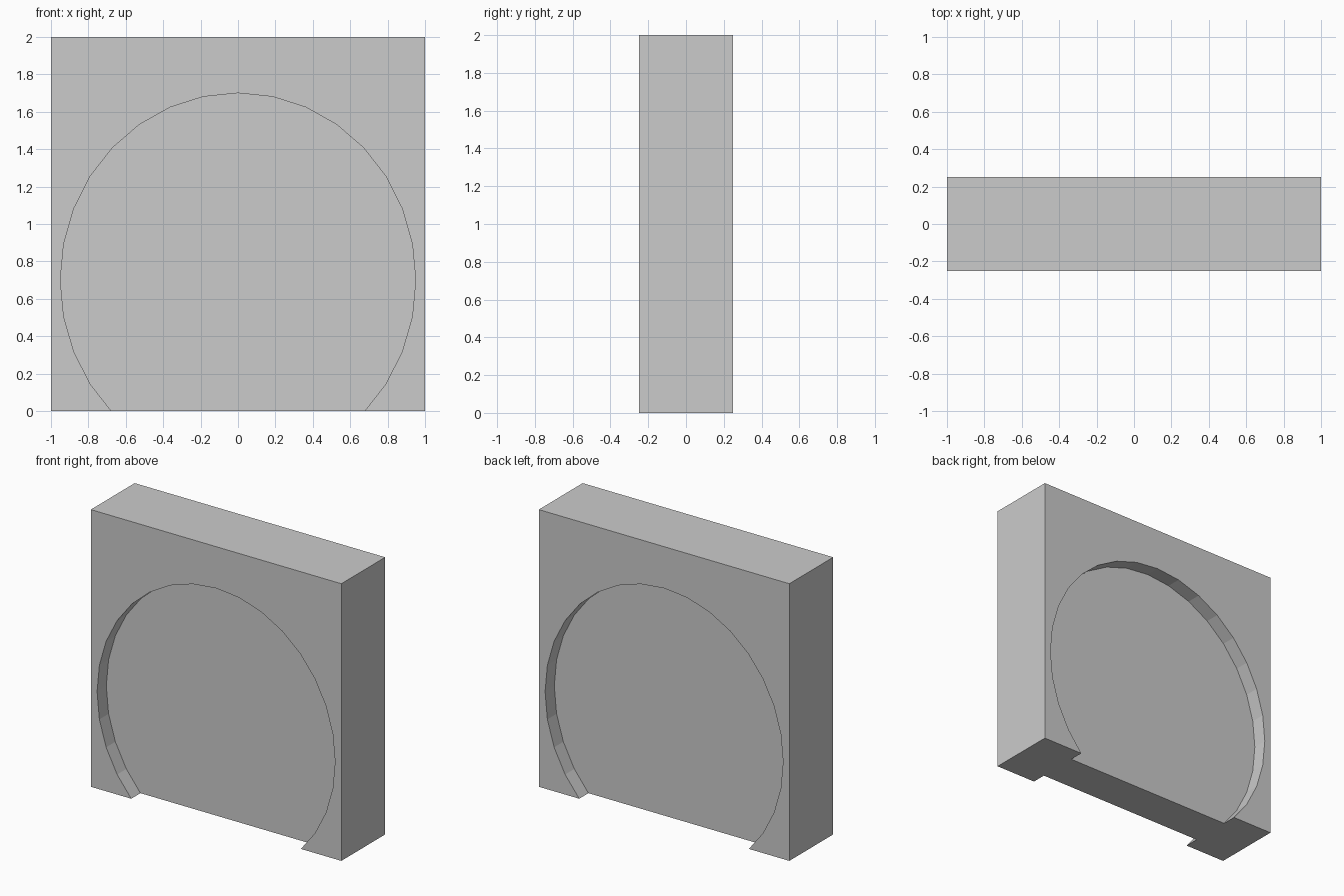
import bpy
from math import radians

if "Cube" in bpy.data.objects:
    bpy.data.objects.remove(bpy.data.objects["Cube"])

# Square upright slab
bpy.ops.mesh.primitive_cube_add(size=1, location=(0, 0, 1))
slab = bpy.context.object
slab.name = "slab"
slab.scale = (2, 0.5, 2)
bpy.ops.object.transform_apply(location=True, rotation=False, scale=True)

# Shallow 32-sided oval recess on the front and back, open at the bottom
RECESS = 0.105
for name, side in (("front", -1), ("back", 1)):
    bpy.ops.mesh.primitive_cylinder_add(
        vertices=32, radius=1, depth=0.4,
        location=(0, side * (0.25 - RECESS + 0.2), 0.7),
        rotation=(radians(90), 0, 0))
    cutter = bpy.context.object
    cutter.name = name + "_recess_cutter"
    cutter.scale.x = 0.95
    bpy.ops.object.transform_apply(location=True, rotation=True, scale=True)
    cutter.hide_render = True
    cutter.display_type = 'WIRE'
    cut = slab.modifiers.new(name + "_recess", 'BOOLEAN')
    cut.operation = 'DIFFERENCE'
    cut.solver = 'EXACT'
    cut.object = cutter
